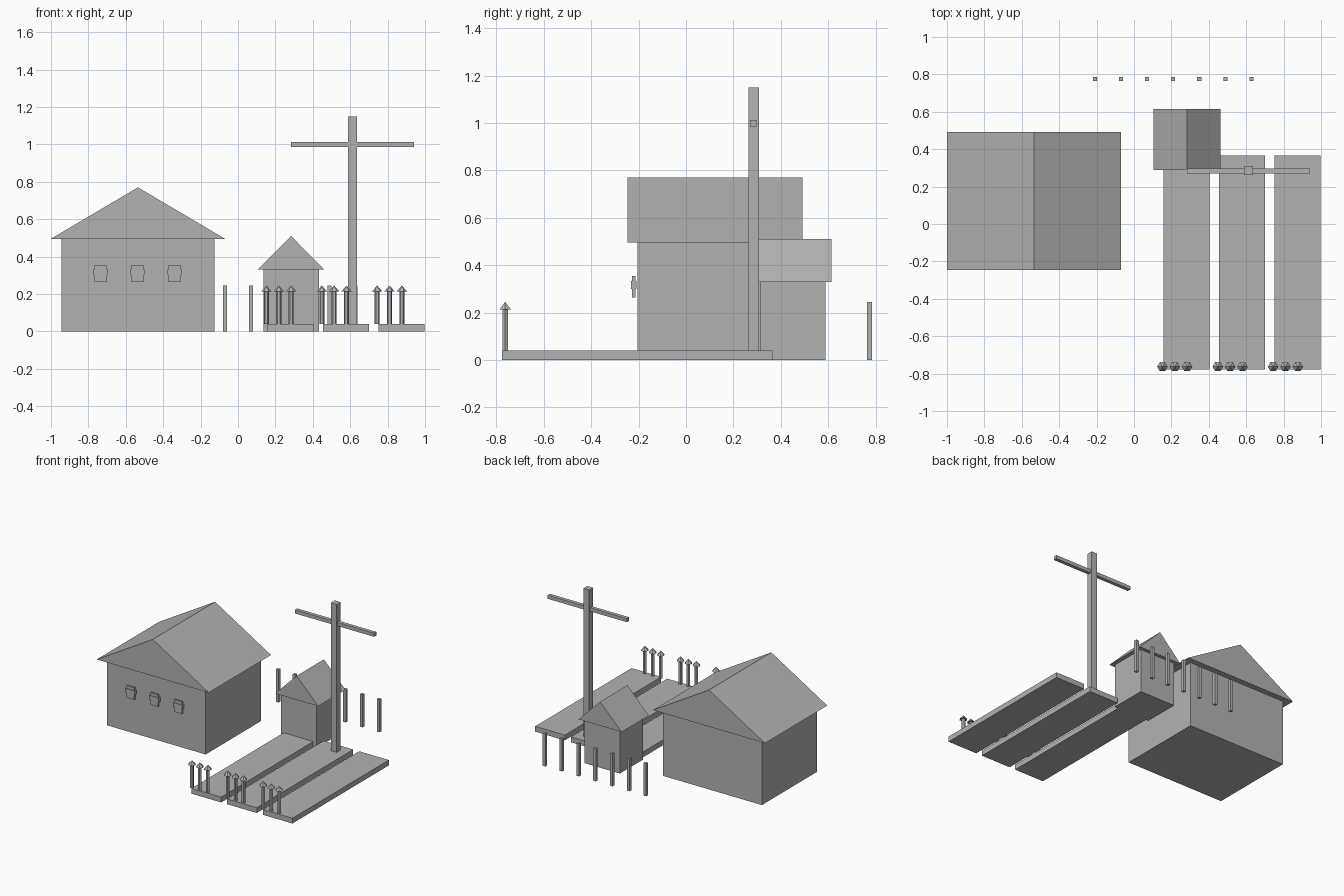
import bpy, bmesh
from mathutils import Matrix

cube = bpy.data.objects.get("Cube")
if cube:
    bpy.data.objects.remove(cube, do_unlink=True)

GREY = (0.45, 0.45, 0.45, 1)
grey = bpy.data.materials.new("plain_grey")
grey.use_nodes = True
grey.diffuse_color = GREY
grey.node_tree.nodes["Principled BSDF"].inputs["Base Color"].default_value = GREY


def finish(name, bm):
    bmesh.ops.recalc_face_normals(bm, faces=bm.faces)
    mesh = bpy.data.meshes.new(name)
    bm.to_mesh(mesh)
    bm.free()
    mesh.materials.append(grey)
    obj = bpy.data.objects.new(name, mesh)
    bpy.context.collection.objects.link(obj)
    return obj


def box(name, xs, ys, zs):
    bm = bmesh.new()
    bmesh.ops.create_cube(bm, size=1)
    for v in bm.verts:
        v.co = [r[0] if c < 0 else r[1] for c, r in zip(v.co, (xs, ys, zs))]
    return finish(name, bm)


def gable_roof(name, xs, ys, zs):
    bm = bmesh.new()
    profile = [(xs[0], zs[0]), (xs[1], zs[0]), (sum(xs) / 2, zs[1])]
    face = bm.faces.new([bm.verts.new((x, ys[0], z)) for x, z in profile])
    new = bmesh.ops.extrude_face_region(bm, geom=[face])["geom"]
    # the starting face stays as the front gable
    verts = [g for g in new if isinstance(g, bmesh.types.BMVert)]
    bmesh.ops.translate(bm, verts=verts, vec=(0, ys[1] - ys[0], 0))
    if not face.is_valid:
        bm.faces.new([v for v in bm.verts if v.co.y == ys[0]])
    return finish(name, bm)


def hex_cone(name, x, y, zs, r_low, r_top):
    bm = bmesh.new()
    bmesh.ops.create_cone(bm, cap_ends=True, segments=6, radius1=r_low,
                          radius2=r_top, depth=zs[1] - zs[0])
    if r_top == 0:
        bmesh.ops.remove_doubles(bm, verts=bm.verts, dist=0.0001)
    # turn so that corners point along x
    corner = max(bm.verts, key=lambda v: v.co.x).co
    if abs(corner.y) > 0.001:
        bm.transform(Matrix.Rotation(0.5236, 4, "Z"))
    bm.transform(Matrix.Translation((x, y, sum(zs) / 2)))
    return finish(name, bm)


# House with three front window fittings
box("house_walls", (-0.945, -0.125), (-0.205, 0.45), (0, 0.495))
gable_roof("house_roof", (-1, -0.07), (-0.247, 0.492), (0.495, 0.77))
for i in range(3):
    x = -0.735 + i * 0.198
    box(f"window_plate_{i}", (x - 0.032, x + 0.032), (-0.227, -0.214), (0.264, 0.354))
    box(f"window_bar_{i}", (x - 0.038, x + 0.038), (-0.232, -0.208), (0.3, 0.333))

# Shed
box("shed_walls", (0.137, 0.433), (0.315, 0.588), (0, 0.33))
gable_roof("shed_roof", (0.105, 0.462), (0.29, 0.614), (0.33, 0.51))

# Tall pole with cross arm
box("pole", (0.587, 0.635), (0.263, 0.309), (0, 1.15))
box("pole_cross_arm", (0.283, 0.94), (0.271, 0.298), (0.986, 1.013))

# Garden beds, each with three capped stakes at the front
for i in range(3):
    x = 0.158 + i * 0.296
    box(f"garden_bed_{i}", (x, x + 0.246), (-0.777, 0.366), (0, 0.04))
    for j in range(3):
        sx = x - 0.006 + j * 0.066
        hex_cone(f"stake_{i}_{j}", sx, -0.763, (0.04, 0.214), 0.0135, 0.0135)
        hex_cone(f"stake_cap_{i}_{j}", sx, -0.763, (0.213, 0.245), 0.028, 0)

# Row of fence posts behind
for i in range(7):
    x = -0.209 + i * 0.1395
    box(f"fence_post_{i}", (x - 0.011, x + 0.011), (0.764, 0.786), (0, 0.245))
